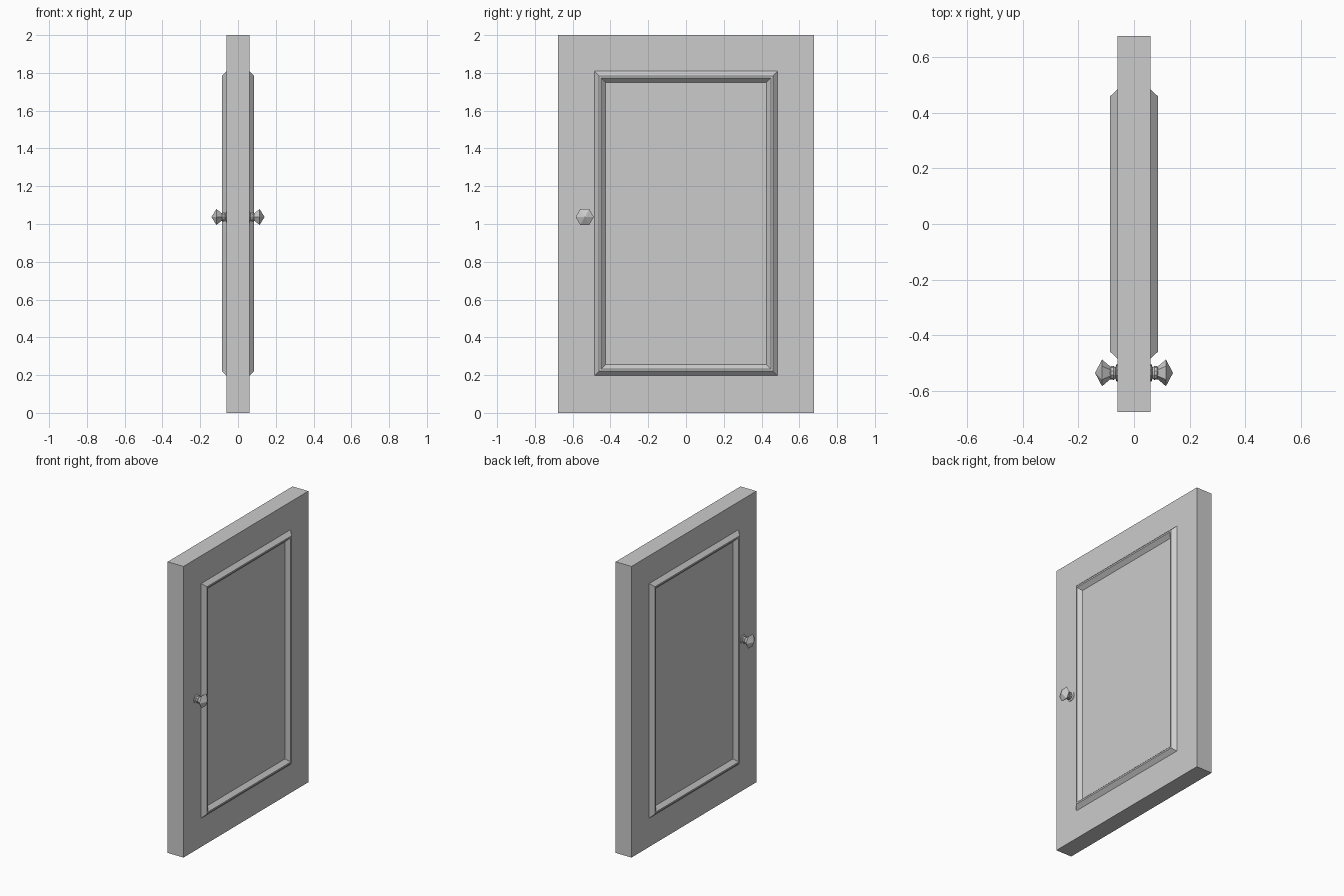
import bpy, bmesh
from math import cos, sin, pi

if "Cube" in bpy.data.objects:
    bpy.data.objects.remove(bpy.data.objects["Cube"])


def make_object(name, bm, mirror=False):
    bmesh.ops.recalc_face_normals(bm, faces=bm.faces)
    mesh = bpy.data.meshes.new(name)
    bm.to_mesh(mesh)
    bm.free()
    ob = bpy.data.objects.new(name, mesh)
    bpy.context.collection.objects.link(ob)
    if mirror:
        ob.modifiers.new("both_sides", 'MIRROR').use_axis = (True, False, False)
    return ob


def lathe_x(name, profile, sides, y, z):
    """Revolve (x, radius) points around an x axis; zero radius becomes a tip."""
    bm = bmesh.new()
    rings = []
    for x, r in profile:
        rings.append([bm.verts.new((x, y + r * cos(2 * pi * i / sides),
                                    z + r * sin(2 * pi * i / sides)))
                      for i in range(sides)])
    for a, b in zip(rings, rings[1:]):
        for i in range(sides):
            j = (i + 1) % sides
            bm.faces.new((a[i], a[j], b[j], b[i]))
    bm.faces.new(rings[0])
    bmesh.ops.remove_doubles(bm, verts=bm.verts, dist=1e-5)
    return make_object(name, bm, mirror=True)


# Door slab
bm = bmesh.new()
bmesh.ops.create_cube(bm, size=1)
for v in bm.verts:
    v.co = (v.co.x * 0.12, v.co.y * 1.355, v.co.z * 2 + 1)
make_object("door_slab", bm)

# Mitred moulding frame on both faces: (inset, height from centre)
bm = bmesh.new()
loops = []
for inset, x in [(0, 0.059), (0.026, 0.0855), (0.037, 0.0855), (0.062, 0.059)]:
    hy, hz = 0.486 - inset, 0.807 - inset
    loops.append([bm.verts.new((x, sy * hy, 1.003 + sz * hz))
                  for sy, sz in ((-1, -1), (1, -1), (1, 1), (-1, 1))])
for k in range(4):
    a, b = loops[k], loops[(k + 1) % 4]
    for i in range(4):
        j = (i + 1) % 4
        bm.faces.new((a[i], a[j], b[j], b[i]))
make_object("moulding", bm, mirror=True)

# Faceted knobs with pointed faces
KNOB_Y, KNOB_Z = -0.536, 1.037
lathe_x("knob", [(0.075, 0.014), (0.115, 0.048), (0.1405, 0)], 6, KNOB_Y, KNOB_Z)

# Rounded necks with a small flange against the door
lathe_x("knob_neck", [(0.055, 0.033), (0.063, 0.031), (0.067, 0.02),
                      (0.073, 0.025), (0.083, 0.024), (0.09, 0.016),
                      (0.093, 0)], 10, KNOB_Y, KNOB_Z)
